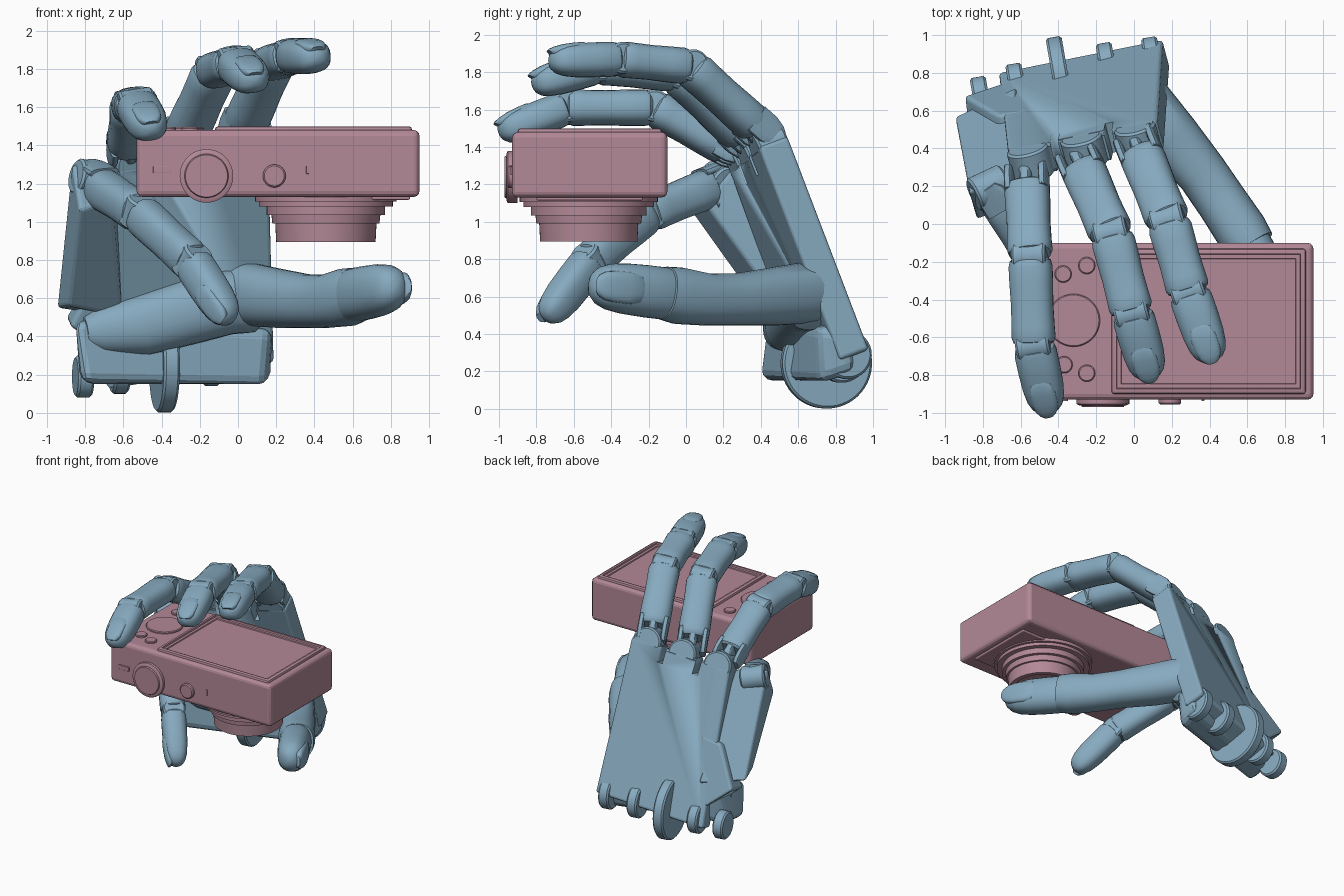
import bpy, bmesh, math
from mathutils import Vector as V, Matrix

if "Cube" in bpy.data.objects:
    bpy.data.objects.remove(bpy.data.objects["Cube"])


def material(name, rgb):
    m = bpy.data.materials.new(name)
    m.diffuse_color = (*rgb, 1)
    m.use_nodes = True
    m.node_tree.nodes["Principled BSDF"].inputs["Base Color"].default_value = m.diffuse_color
    return m


BLUE = material("hand_blue", (0.24, 0.40, 0.52))
PINK = material("camera_pink", (0.45, 0.25, 0.31))


def finish(name, bm, mat, angle=35):
    bmesh.ops.recalc_face_normals(bm, faces=bm.faces)
    me = bpy.data.meshes.new(name)
    bm.to_mesh(me)
    bm.free()
    ob = bpy.data.objects.new(name, me)
    bpy.context.collection.objects.link(ob)
    me.materials.append(mat)
    bpy.ops.object.select_all(action='DESELECT')
    ob.select_set(True)
    bpy.context.view_layer.objects.active = ob
    bpy.ops.object.shade_smooth_by_angle(angle=math.radians(angle))
    return ob


def bevel(bm, w, seg=3):
    if w:
        bmesh.ops.bevel(bm, geom=bm.edges[:], offset=w, segments=seg, affect='EDGES', profile=0.5)


def hexa(name, back, front, w, mat=BLUE):
    """Six-sided block from two matching four-corner loops."""
    bm = bmesh.new()
    a, b = [[bm.verts.new(p) for p in q] for q in (back, front)]
    bm.faces.new(a)
    bm.faces.new(b[::-1])
    for i in range(4):
        j = (i + 1) % 4
        bm.faces.new((a[j], a[i], b[i], b[j]))
    bevel(bm, w)
    return finish(name, bm, mat, 12)


def box(name, lo, hi, w=0.0, mat=PINK):
    q = [(lo[0], lo[1]), (hi[0], lo[1]), (hi[0], hi[1]), (lo[0], hi[1])]
    return hexa(name, [(*p, lo[2]) for p in q], [(*p, hi[2]) for p in q], w, mat)


def lathe(name, prof, centre, axis, mat=PINK, n=48):
    """Revolve (radius, height) points about an axis through centre."""
    bm = bmesh.new()
    rot = V((0, 0, 1)).rotation_difference(V(axis)).to_matrix()
    rings = []
    for r, h in prof:
        rings.append([bm.verts.new(V(centre) + rot @ V((r * math.cos(2 * math.pi * k / n),
                      r * math.sin(2 * math.pi * k / n), h))) for k in range(n)])
    for a, b in zip(rings, rings[1:]):
        for k in range(n):
            bm.faces.new((a[k], a[k - 1], b[k - 1], b[k]))
    bm.faces.new(rings[0])
    bm.faces.new(rings[-1])
    return finish(name, bm, mat)


def disc(name, c, axis, r, depth, mat=BLUE, b=0.012):
    d = depth / 2
    return lathe(name, [(r - b, -d), (r, -d + b), (r, d - b), (r - b, d)], c, axis, mat)


def tube(bm, stations, up, n=24, power=2.5):
    """Loft squarish oval rings; station = (centre, half width, half height)."""
    pts = [V(s[0]) for s in stations]
    rings = []
    for i, (_, w, h) in enumerate(stations):
        t = (pts[min(i + 1, len(pts) - 1)] - pts[max(i - 1, 0)]).normalized()
        s = t.cross(V(up)).normalized()
        u = s.cross(t)
        ring = []
        for k in range(n):
            c, d = math.cos(2 * math.pi * k / n), math.sin(2 * math.pi * k / n)
            x, y = [math.copysign(abs(v) ** (2 / power), v) for v in (c, d)]
            ring.append(bm.verts.new(pts[i] + s * x * w + u * y * h))
        rings.append(ring)
    for a, b in zip(rings, rings[1:]):
        for k in range(n):
            bm.faces.new((a[k], a[k - 1], b[k - 1], b[k]))
    bm.faces.new(rings[0])
    bm.faces.new(rings[-1])


def nail(name, p, q, up, w, h):
    """Nail plate: (position along tip, width, height of its upper face)."""
    bm = bmesh.new()
    t = (q - p).normalized()
    u = t.cross(up).normalized().cross(t)
    prof = [(.50, .40, 1.0), (.52, .56, 1.03), (.65, .62, 1.01), (.8, .60, .94), (.9, .54, .84), (.96, .40, .74), (.97, .3, .7)]
    tube(bm, [(p.lerp(q, f) + u * h * (top - .3), a * w, .3 * h) for f, a, top in prof], up, 24, 2.8)
    finish(name, bm, BLUE)


PHALANX = [(.0, .78), (.03, .93), (.1, 1), (.3, .99), (.55, .96), (.8, .98), (.92, 1), (.98, .92), (1, .78)]
TIP = [(.0, .78), (.03, .94), (.1, 1), (.35, 1), (.6, .97), (.78, .88), (.89, .73), (.96, .5), (.99, .27), (1, .06)]


def finger(name, joints, up, w=.12, h=.099):
    j, up = [V(p) for p in joints], V(up)
    for i, part in enumerate(("proximal", "middle", "tip")):
        bm = bmesh.new()
        p, q, k = j[i], j[i + 1], 1 - .03 * i
        start = p.lerp(q, .15 if i == 0 else .02)
        end = p.lerp(q, .99) if i < 2 else q
        tube(bm, [(start.lerp(end, f), w * k * s, h * k * s) for f, s in (TIP if i == 2 else PHALANX)], up)
        t = (q - p).normalized()
        side = t.cross(up).normalized()
        if i == 0:  # hinge fork cheeks and central peg
            for off, hw in ((-.092, .024), (.092, .024), (0, .035)):
                tube(bm, [(p.lerp(q, f) + side * off, hw, h * s) for f, s in
                          ((-.06, .45), (0, .7), (.1, .85), (.25, .85))], up, 16, 3)
        finish(f"{name}_{part}", bm, BLUE)
        if i:
            disc(f"{name}_hinge_{i}", p, side, h * .86, w * 1.5)
    nail(name + "_nail", j[2], j[3], up, w * .94, h * .94)


# fingers
finger("index_finger", [(.01, .44, 1.45), (.18, .02, 1.83), (.29, -.36, 1.87), (.42, -.73, 1.86)], (-.1, 0, 1))
finger("middle_finger", [(-.30, .36, 1.40), (-.12, -.05, 1.79), (-.01, -.47, 1.83), (.09, -.82, 1.73)], (-.1, 0, 1))
finger("ring_finger", [(-.57, .28, 1.36), (-.55, -.17, 1.61), (-.53, -.64, 1.61), (-.45, -1.0, 1.475)], (-.15, 0, 1))
finger("little_finger", [(-.77, .2, 1.21), (-.52, -.2, 1.05), (-.24, -.51, .79), (-.04, -.75, .48)], (-.5, -.75, -.2), .108, .1)

# thumb
bm = bmesh.new()
UP = V((.85, .5, 0))
tube(bm, [((-.05, .68, .62), .14, .10), ((.06, .64, .62), .165, .15), ((.2, .46, .60), .155, .15),
          ((.36, .27, .585), .14, .135), ((.47, .11, .585), .14, .135), ((.57, -.04, .605), .152, .14),
          ((.625, -.12, .62), .142, .128)], UP, 28, 2.3)
finish("thumb_base", bm, BLUE)
bm = bmesh.new()
a, b = V((.58, -.06, .61)), V((.84, -.51, .665))
tube(bm, [(a.lerp(b, f), .14 * s, .12 * s) for f, s in TIP], UP, 28, 2.3)
finish("thumb_tip", bm, BLUE)
nail("thumb_nail", a, b, UP, .14, .118)

# palm plate with slots between the knuckle tongues
TR, TL, BR = V((.12, .545, 1.46)), V((-.67, .385, 1.33)), V((.15, .98, .32))
across = (TR - TL).normalized()
BL = TL + BR - TR - across * .08
N = (TR - TL).cross(BL - TL).normalized()
N = N if N.y > 0 else -N
down = N.cross(across).normalized()
down = down if down.z < 0 else -down
palm = hexa("palm", [TR, TL, BL, BR], [p - N * .17 for p in (TR, TL, BL, BR)], .02)
for i, f in enumerate((.13, .49, .85)):
    disc(f"knuckle_tongue_{i}", TL.lerp(TR, f) - N * .085, N, .112, .168)
for i, f in enumerate((.31, .67)):
    c = TL.lerp(TR, f) - N * .08
    q = [c + across * x + down * y for x, y in ((-.022, -.2), (.022, -.2), (.022, .12), (-.022, .12))]
    cut = hexa("slot_cutter", [p + N * .2 for p in q], [p - N * .2 for p in q], 0)
    cut.hide_render = True
    cut.hide_set(True)
    m = palm.modifiers.new("slot", 'BOOLEAN')
    m.object, m.operation, m.solver = cut, 'DIFFERENCE', 'EXACT'

# outer palm plate carrying the little finger
hexa("outer_palm", [(-.64, .27, 1.29), (-.87, .16, 1.31), (-.95, .57, .55), (-.62, .73, .5)],
     [(-.66, .09, 1.12), (-.83, .02, 1.06), (-.88, .38, .56), (-.60, .54, .5)], .02)
hexa("palm_web", [(-.55, .6, .85), (-.72, .57, .8), (-.9, .68, .5), (-.66, .76, .3)],
     [(-.55, .46, .8), (-.72, .44, .75), (-.88, .5, .45), (-.6, .6, .3)], .02)
disc("little_knuckle", (-.765, .19, 1.22), (.85, .4, -.2), .095, .19)

# heel of the palm and the mound under the thumb
hexa("palm_heel", [(.17, .88, .44), (-.74, .70, .48), (-.82, .62, .16), (.17, .92, .20)],
     [(.19, .70, .44), (-.88, .43, .50), (-.82, .38, .15), (.16, .72, .13)], .06)
bm = bmesh.new()
tube(bm, [((-.80, .50, .42), .08, .07), ((-.72, .52, .43), .12, .11), ((-.5, .55, .46), .16, .13),
          ((-.25, .58, .53), .17, .14), ((-.05, .62, .58), .17, .14), ((.1, .66, .57), .15, .13),
          ((.15, .69, .55), .08, .08)], (0, -1, 0), 28, 2.2)
finish("thumb_mound", bm, BLUE)

# wrist hinge discs
WX = (.98, .17, 0)
disc("wrist_disc", (-.385, .75, .245), WX, .243, .085)
for i, (c, r) in enumerate([((-.81, .67, .19), .11), ((-.62, .73, .22), .12),
                            ((-.14, .83, .27), .13), ((.10, .86, .29), .13)]):
    disc(f"wrist_lug_{i}", c, WX, r, .085)

# camera body and lens
box("camera_body", (-.53, -.93, 1.13), (.95, -.10, 1.48), .03)
box("camera_foot_plate", (.58, -.8, 1.115), (.9, -.23, 1.14), .008)
lathe("lens", [(.37, .02), (.37, -.025), (.35, -.025), (.35, -.05), (.31, -.05), (.31, -.095), (.285, -.095),
               (.28, -.14), (.265, -.14), (.26, -.235), (.225, -.235), (.21, -.20), (.12, -.19), (.02, -.185)],
      (.46, -.52, 1.13), (0, 0, 1), PINK, 64)

# screen with stepped frame
bm = bmesh.new()
bmesh.ops.create_cube(bm, size=1, matrix=Matrix.Translation((.395, -.515, 1.48)) @ Matrix.Diagonal((1.03, .77, .04, 1)))
bevel(bm, .015, 2)
bm.normal_update()
top = max((f for f in bm.faces if f.normal.z > .99), key=lambda f: f.calc_area())
for inset, depth in ((.018, 0), (.004, -.012), (.03, 0), (.004, -.008)):
    bmesh.ops.inset_region(bm, faces=[top], thickness=inset, depth=0)
    bmesh.ops.translate(bm, verts=top.verts, vec=(0, 0, depth))
finish("screen", bm, PINK)

# buttons on the screen side, dials and ports on the edge
disc("control_wheel", (-.32, -.51, 1.48), (0, 0, 1), .14, .03, PINK, .006)
for i, p in enumerate([(-.375, -.265), (-.25, -.22), (-.37, -.745), (-.25, -.79)]):
    disc(f"button_{i}", (*p, 1.48), (0, 0, 1), .045, .03, PINK, .006)
lathe("mode_dial", [(.14, -.03), (.14, .022), (.125, .03), (.115, .03), (.11, .04), (.02, .04)],
      (-.165, -.93, 1.24), (0, -1, 0))
disc("shutter_button", (.19, -.93, 1.24), (0, -1, 0), .06, .05, PINK, .008)
box("power_switch", (-.445, -.938, 1.255), (-.35, -.92, 1.29), .003)
box("edge_slot", (.357, -.938, 1.25), (.372, -.92, 1.295), .003)
